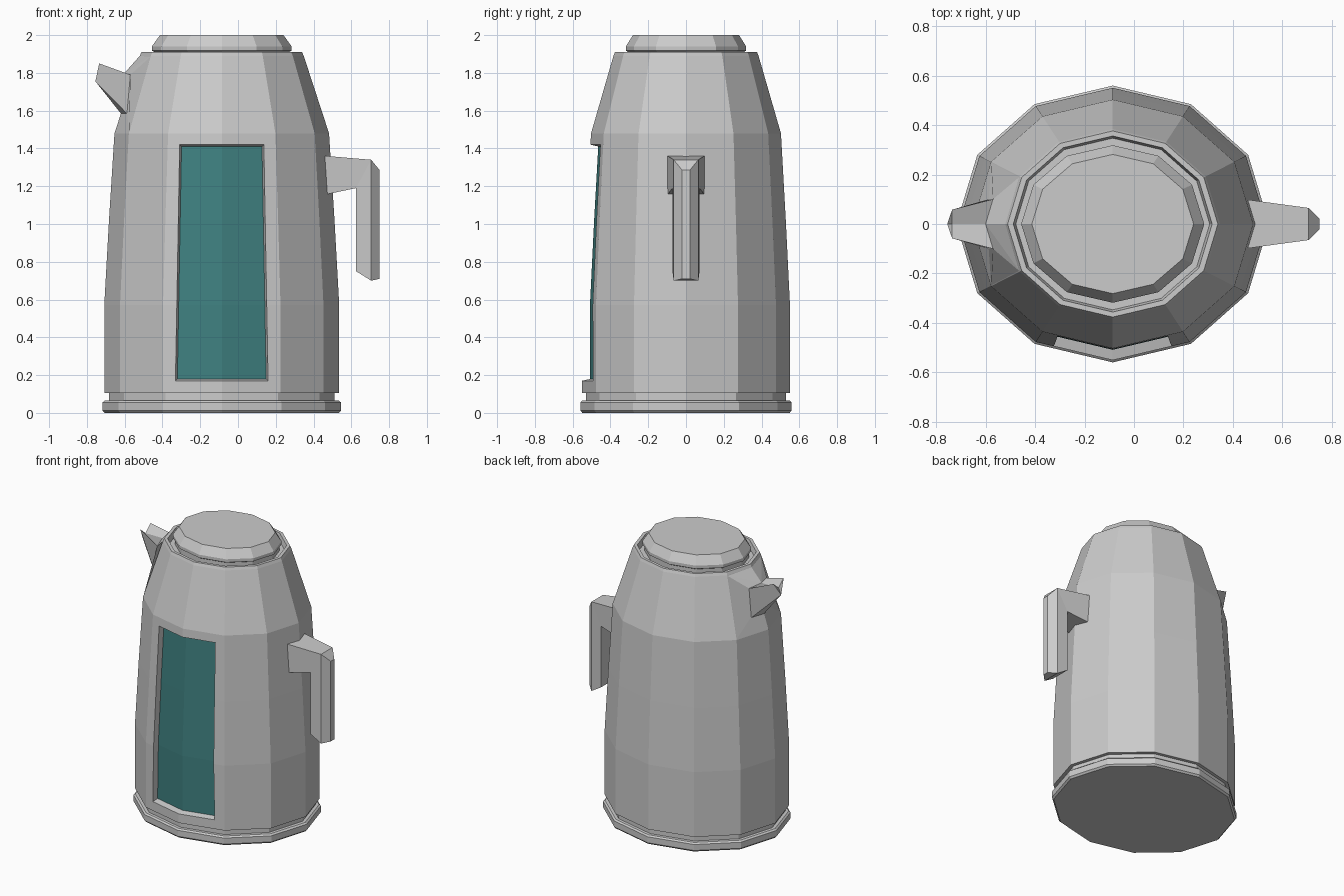
import bpy, bmesh, math

if "Cube" in bpy.data.objects:
    bpy.data.objects.remove(bpy.data.objects["Cube"])

CX = -0.086      # body axis in x
SIDES = 12
RATIO = 0.885    # body depth / width


def make(name, verts, faces, recalc=True):
    bm = bmesh.new()
    vs = [bm.verts.new(v) for v in verts]
    for f in faces:
        bm.faces.new([vs[i] for i in f])
    if recalc:
        bmesh.ops.recalc_face_normals(bm, faces=bm.faces)
    me = bpy.data.meshes.new(name)
    bm.to_mesh(me)
    bm.free()
    ob = bpy.data.objects.new(name, me)
    bpy.context.collection.objects.link(ob)
    return ob


def lathe(name, profile, ratio):
    verts, faces = [], []
    for r, z in profile:
        for i in range(SIDES):
            a = 2 * math.pi * i / SIDES
            verts.append((CX + r * math.cos(a), r * ratio * math.sin(a), z))
    for k in range(len(profile) - 1):
        for i in range(SIDES):
            j = (i + 1) % SIDES
            a, b = k * SIDES, (k + 1) * SIDES
            faces.append((a + i, a + j, b + j, b + i))
    n = len(verts)
    faces += [tuple(range(SIDES)), tuple(range(n - SIDES, n))]
    return make(name, verts, faces)


# Body with foot ring, groove, tapered shoulder and sunken rim
SHELL = [(.622, .105), (.622, .57), (.597, 1.02), (.568, 1.48), (.434, 1.89)]
body = lathe("body", [(.62, 0), (.632, .012), (.632, .055), (.62, .065), (.598, .066),
                      (.598, .104)] + SHELL + [(.425, 1.91), (.402, 1.91), (.392, 1.87)], RATIO)

# Lid
lathe("lid", [(.355, 1.865), (.355, 1.91), (.37, 1.918), (.37, 1.94), (.327, 2.0)], .86)


def radius(z):
    for (r0, z0), (r1, z1) in zip(SHELL, SHELL[1:]):
        if z <= z1:
            return r0 + (r1 - r0) * (z - z0) / (z1 - z0)


def window_grid(margin, depth):
    """Points on the front of the body, pushed in by depth."""
    pts = []
    for z in (.18 - margin, .57, 1.02, 1.41 + margin):
        hw = .235 - .022 * (z - .18) / 1.23 + margin
        r = radius(z)
        for s in (-1, 0, 1):
            drop = (1 - math.cos(math.pi / 6)) * abs(s) * hw / (.5 * r)
            pts.append((CX + s * hw, -RATIO * r * (1 - drop) + depth, z))
    return pts


quads = [(r * 3 + c, r * 3 + c + 1, r * 3 + c + 4, r * 3 + c + 3)
         for r in range(3) for c in range(2)]

# Window recess cut into the body
rim = [0, 1, 2, 5, 8, 11, 10, 9, 6, 3]
sides = [(a, b, b + 12, a + 12) for a, b in zip(rim, rim[1:] + rim[:1])]
cutter = make("window_cutter", window_grid(0, .045) + window_grid(.02, -.045),
              quads + [tuple(i + 12 for i in q) for q in quads] + sides)
cutter.hide_render = True
mod = body.modifiers.new("recess", 'BOOLEAN')
mod.operation = 'DIFFERENCE'
mod.solver = 'EXACT'
mod.object = cutter
bpy.context.view_layer.objects.active = body
bpy.ops.object.modifier_apply(modifier=mod.name)
bpy.data.objects.remove(cutter)

# Teal window panel
window = make("window", window_grid(0, .042), quads, recalc=False)
teal = bpy.data.materials.new("teal")
teal.diffuse_color = (.05, .22, .22, 1)
teal.use_nodes = True
teal.node_tree.nodes["Principled BSDF"].inputs["Base Color"].default_value = teal.diffuse_color
window.data.materials.append(teal)

# Handle: side outline mirrored in y, (x, z, half width)
outline = [(.41, 1.145, .105), (.41, 1.365, .105), (.705, 1.34, .065), (.75, 1.285, .02),
           (.75, .71, .02), (.705, .70, .065), (.625, .75, .072), (.625, 1.19, .072)]
n = len(outline)
flank = [(0, 1, 2, 7), (2, 7, 6, 5), (2, 3, 4, 5)]
make("handle", [(x, -w, z) for x, z, w in outline] + [(x, w, z) for x, z, w in outline],
     flank + [tuple(i + n for i in f) for f in flank]
     + [(i, (i + 1) % n, (i + 1) % n + n, i + n) for i in range(n)])

# Spout with V-shaped beak and fairing up to the rim
mid = [(-.62, 0, 1.585), (-.755, 0, 1.755), (-.735, 0, 1.80), (-.60, 0, 1.80), (-.52, 0, 1.89)]
half = [(-.588, .10, 1.585), (-.57, .10, 1.79), (-.735, .058, 1.85),
        (-.461, .192, 1.888), (-.577, .25, 1.482)]
verts = mid + half + [(x, -y, z) for x, y, z in half]
faces = []
for k in (5, 10):
    root, top, lip, rim30, low30 = range(k, k + 5)
    faces += [(0, root, 1), (root, top, lip, 1), (1, lip, 2), (2, lip, top, 3),
              (3, top, rim30), (3, rim30, 4), (top, root, low30, rim30)]
make("spout", verts, faces)
